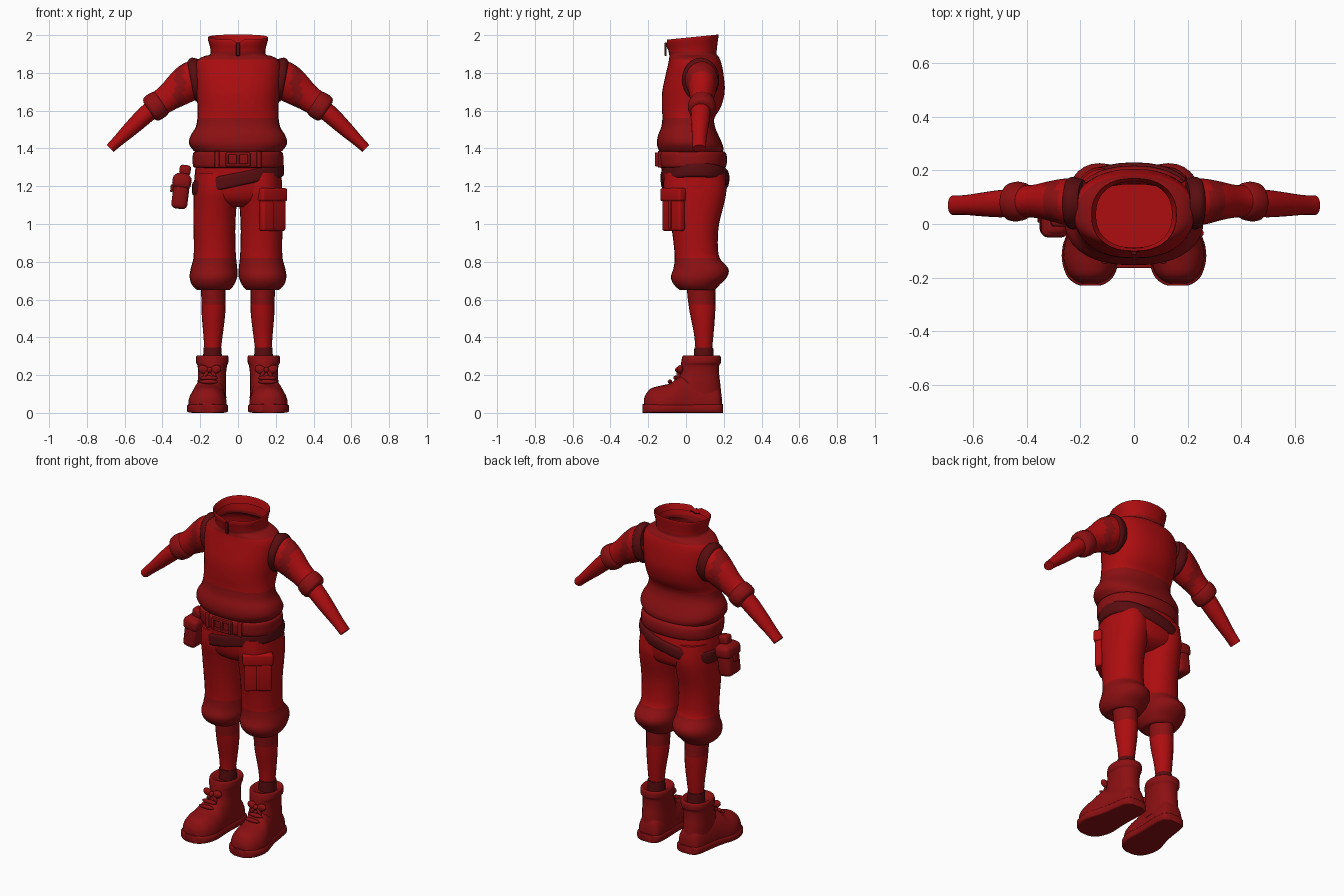
import bpy, bmesh, math
from mathutils import Vector, Matrix

# ---- colours
def material(name, rgb):
    m = bpy.data.materials.new(name)
    m.diffuse_color = (*rgb, 1)
    return m

MATS = [material("red", (0.42, 0.004, 0.005)),
        material("deep red", (0.26, 0.005, 0.006)),
        material("dark maroon", (0.10, 0.004, 0.005))]
RED, DEEP, DARK = 0, 1, 2

def finish(name, bm, color, angle=50):
    bmesh.ops.recalc_face_normals(bm, faces=bm.faces)
    for f in bm.faces:
        f.smooth = True
        f.material_index = color(f.calc_center_median()) if callable(color) else color
    me = bpy.data.meshes.new(name)
    bm.to_mesh(me)
    bm.free()
    for m in MATS:
        me.materials.append(m)
    ob = bpy.data.objects.new(name, me)
    bpy.context.collection.objects.link(ob)
    bpy.context.view_layer.objects.active = ob
    ob.select_set(True)
    bpy.ops.object.shade_smooth_by_angle(angle=math.radians(angle))
    ob.select_set(False)
    return ob

def spline(rows, steps):
    """Catmull-Rom resampling of equal-length rows."""
    out = []
    for i in range(len(rows) - 1):
        a, b = rows[max(i - 1, 0)], rows[i]
        c, d = rows[i + 1], rows[min(i + 2, len(rows) - 1)]
        for k in range(steps):
            t = k / steps
            out.append([0.5 * (2*q + (r-p)*t + (2*p-5*q+4*r-s)*t*t + (3*q-p-3*r+s)*t**3)
                        for p, q, r, s in zip(a, b, c, d)])
    return out + [list(rows[-1])]

def loft(name, rings, color=RED, u=(1, 0, 0), v=(0, 1, 0), n=2.0, seg=28,
         steps=3, caps=(True, True), tweak=None, angle=50):
    """rings: (cx, cy, cz, radius_u, radius_v)"""
    bm = bmesh.new()
    u, v = Vector(u), Vector(v)
    loops = []
    for cx, cy, cz, ru, rv in spline(rings, steps):
        loop = []
        for k in range(seg):
            a = math.tau * k / seg
            c, s = math.cos(a), math.sin(a)
            p = Vector((cx, cy, cz)) + u * ru * math.copysign(abs(c)**(2/n), c) \
                + v * rv * math.copysign(abs(s)**(2/n), s)
            loop.append(bm.verts.new(tweak(p) if tweak else p))
        loops.append(loop)
    for a, b in zip(loops, loops[1:]):
        for k in range(seg):
            bm.faces.new((a[k], a[(k+1) % seg], b[(k+1) % seg], b[k]))
    for loop, on in ((loops[0], caps[0]), (loops[-1], caps[1])):
        if on:
            bm.faces.new(loop)
    return finish(name, bm, color, angle)

def upright(rows, s=1):
    """(z, x0, x1, y0, y1) extents to rings, mirrored by s"""
    return [(s*(a+b)/2, (c+d)/2, z, (b-a)/2, (d-c)/2) for z, a, b, c, d in rows]

def sym(rows):
    return upright([(z, -x, x, a, b) for z, x, a, b in rows])

def block(name, loc, size, color=RED, rot=0, lean=0, bevel=0.012):
    bm = bmesh.new()
    bmesh.ops.create_cube(bm, size=1)
    bmesh.ops.scale(bm, vec=size, verts=bm.verts)
    bmesh.ops.bevel(bm, geom=bm.edges[:], offset=bevel, segments=3, affect='EDGES', profile=0.5)
    m = Matrix.Translation(loc) @ Matrix.Rotation(rot, 4, 'Z') @ Matrix.Rotation(lean, 4, 'Y')
    bmesh.ops.transform(bm, matrix=m, verts=bm.verts)
    return finish(name, bm, color)

def ball(name, loc, size, color, tilt=0):
    bm = bmesh.new()
    bmesh.ops.create_uvsphere(bm, u_segments=16, v_segments=10, radius=1)
    m = Matrix.Translation(loc) @ Matrix.Rotation(tilt, 4, 'Y') @ Matrix.Diagonal((*size, 1))
    bmesh.ops.transform(bm, matrix=m, verts=bm.verts)
    return finish(name, bm, color)

# ---- sweater: puffed hem, sloping shoulders, open standing collar
def collar_cut(p):
    if p.z > 1.92:
        k = min((p.z - 1.92) / 0.06, 1)
        p.z += k * (p.y - 0.17) * 0.1
        if p.y < -0.09 and abs(p.x) < 0.02:
            p.z -= 0.02 * k
    return p

loft("sweater", sym([
    (1.385, .17, -.10, .16), (1.375, .215, -.13, .19), (1.40, .245, -.148, .198),
    (1.43, .26, -.154, .19), (1.47, .25, -.148, .172), (1.51, .225, -.132, .155),
    (1.56, .215, -.125, .15), (1.62, .214, -.128, .185), (1.70, .222, -.126, .205),
    (1.78, .228, -.11, .20), (1.84, .226, -.096, .19), (1.872, .21, -.09, .18),
    (1.89, .175, -.088, .17), (1.90, .146, -.09, .162), (1.95, .15, -.097, .166),
    (1.995, .16, -.103, .172), (2.0, .155, -.098, .168), (1.96, .142, -.088, .158)]),
    color=lambda p: DEEP if p.z < 1.56 or 1.87 < p.z < 1.91 else RED,
    n=2.3, seg=36, caps=(True, False), tweak=collar_cut)
block("zip_tab", (0, -.108, 1.925), (.02, .012, .07), DARK, bevel=.004)

# ---- hips, belt, buckle and slanted sash
loft("hips", sym([(1.39, .20, -.11, .17), (1.33, .22, -.132, .20), (1.25, .23, -.126, .216),
                  (1.17, .232, -.115, .212), (1.12, .20, -.09, .19), (1.09, .10, -.04, .13)]),
     n=2.3, seg=32)
loft("belt", sym([(1.298, .21, -.13, .19), (1.302, .236, -.146, .21), (1.34, .24, -.152, .218),
                  (1.378, .236, -.15, .21), (1.384, .21, -.13, .19)]), DEEP, n=2.3, seg=36)
for z in (1.312, 1.372):
    block("buckle_bar", (0, -.154, z), (.13, .02, .015), DEEP, bevel=.004)
for x in (-.058, .058, 0):
    block("buckle_post", (x, -.155, 1.342), (.015, .02, .07), DEEP, bevel=.004)
for s in (-1, 1):
    block("belt_loop", (s*.11, -.138, 1.342), (.025, .02, .088), DEEP, rot=s*.25, bevel=.005)

def slant(p):
    p.z += 0.21 * p.x
    return p
loft("sash", sym([(1.20, .22, -.11, .20), (1.205, .24, -.13, .222), (1.235, .243, -.134, .23),
                  (1.27, .24, -.132, .225), (1.275, .22, -.11, .20)]),
     DARK, n=2.3, seg=36, tweak=slant)

# ---- hip pouch
block("pouch_body", (-.302, .02, 1.175), (.085, .125, .19), DEEP, lean=.12, bevel=.025)
block("pouch_flap", (-.297, .02, 1.225), (.10, .14, .075), DEEP, lean=.12, bevel=.025)
block("pouch_loop", (-.28, .02, 1.285), (.06, .06, .055), DEEP, lean=.12, bevel=.015)
block("pouch_clasp", (-.35, .02, 1.19), (.015, .03, .04), DEEP, lean=.12, bevel=.004)

# ---- cargo pocket
turn = math.radians(38)
block("pocket", (.182, -.066, 1.065), (.155, .045, .205), RED, rot=turn, bevel=.014)
block("pocket_flap", (.183, -.069, 1.155), (.17, .05, .07), RED, rot=turn, bevel=.012)
block("pocket_pleat", (.196, -.084, 1.05), (.02, .012, .15), RED, rot=turn, bevel=.004)

for s, side in ((1, "left"), (-1, "right")):
    # ---- breeches leg with gathered cuff, shin, sock
    loft(side + "_breeches", upright([
        (1.27, .01, .225, -.115, .205), (1.18, .004, .234, -.118, .214),
        (1.10, .008, .236, -.10, .20), (1.0, .014, .236, -.08, .175),
        (.90, .014, .234, -.066, .168), (.82, .01, .236, -.06, .178),
        (.765, .004, .25, -.066, .224), (.72, .004, .256, -.08, .218),
        (.68, .02, .245, -.065, .18), (.65, .045, .215, -.03, .15),
        (.66, .07, .195, 0, .13)], s),
        color=lambda p: DEEP if p.z < .815 else RED, n=2.15)
    loft(side + "_shin", upright([
        (.70, .068, .198, 0, .155), (.60, .066, .194, .01, .156), (.52, .068, .192, .022, .154),
        (.42, .08, .184, .042, .146), (.34, .09, .178, .05, .138)], s),
        color=lambda p: DEEP if p.z > .58 else RED, seg=20)
    loft(side + "_sock", upright([(.345, .088, .182, .044, .144), (.31, .086, .184, .042, .146),
                                  (.26, .086, .184, .042, .146)], s), DARK, seg=20, steps=1)

    # ---- boot: shaft, foot and flat sole
    loft(side + "_boot_shaft", upright([
        (.08, .062, .212, -.07, .188), (.15, .064, .214, -.06, .182), (.20, .064, .212, -.036, .176),
        (.25, .058, .214, -.028, .176), (.265, .052, .222, -.026, .184), (.295, .05, .222, -.02, .184),
        (.304, .06, .212, -.01, .174), (.285, .085, .187, .03, .15)], s), DEEP, n=2.2, seg=24)
    foot = [(-.222, .163, .03, .075), (-.212, .163, .055, .10), (-.185, .163, .083, .13),
            (-.13, .162, .101, .145), (-.08, .16, .10, .158), (-.04, .155, .092, .19),
            (.02, .147, .083, .20), (.10, .139, .078, .17), (.16, .136, .07, .15),
            (.182, .135, .055, .12), (.19, .135, .03, .08)]
    def ground(p):
        p.z = max(p.z, .025)
        return p
    loft(side + "_boot_foot", [(s*x, y, .04, w, h - .04) for y, x, w, h in foot], DEEP,
         v=(0, 0, 1), n=2.2, seg=24, tweak=ground)
    loft(side + "_boot_sole", [(s*x, y * 1.035, .023, w + .006, .023) for y, x, w, h in foot], DEEP,
         v=(0, 0, 1), n=7, seg=24)

    # ---- laced bow on the boot
    for t in (-1, 1):
        ball(side + "_bow_loop", (s*.15 + t*.032, -.032, .23), (.03, .016, .022), DEEP, t*-.3)
        ball(side + "_bow_tail", (s*.15 + t*.02, -.04, .205), (.01, .01, .025), DEEP, t*-.6)
    ball(side + "_bow_knot", (s*.15, -.042, .228), (.014, .016, .015), DEEP)
    for y, z in ((-.055, .185), (-.085, .165)):
        ball(side + "_lace", (s*.155, y, z), (.05, .012, .012), DEEP)

    # ---- arm: sleeve, rolled cuff, bare forearm (d runs shoulder to wrist)
    d = Vector((s*.255, 0, -.165)).normalized()
    across = (d.z * -s, 0, abs(d.x))
    def arm(rows):
        return [(s*x, y, z, ry, rp) for x, z, y, ry, rp in rows]
    loft(side + "_armhole", arm([(.19, 1.775, .08, .085, .10), (.222, 1.765, .078, .098, .118),
                                 (.245, 1.755, .078, .092, .108), (.25, 1.75, .078, .07, .08)]),
         DARK, u=(0, 1, 0), v=(s*.2, 0, .98), seg=24)
    loft(side + "_sleeve", arm([(.20, 1.79, .082, .08, .09), (.25, 1.757, .083, .087, .10),
                                (.31, 1.715, .086, .075, .09), (.37, 1.67, .085, .062, .073),
                                (.43, 1.628, .085, .058, .066)]),
         color=lambda p: DEEP if .285 < abs(p.x) < .335 else RED, u=(0, 1, 0), v=across, seg=24)
    loft(side + "_cuff", arm([(.40, 1.648, .085, .05, .055), (.408, 1.642, .085, .067, .07),
                              (.435, 1.624, .084, .074, .075), (.462, 1.606, .082, .069, .07),
                              (.472, 1.60, .08, .05, .052)]), DEEP, u=(0, 1, 0), v=across, seg=24)
    loft(side + "_forearm", arm([(.43, 1.628, .08, .052, .05), (.50, 1.568, .076, .051, .047),
                                 (.57, 1.502, .073, .044, .04), (.63, 1.445, .071, .037, .031),
                                 (.677, 1.40, .070, .036, .026)]),
         u=(0, 1, 0), v=(s*.69, 0, .72), seg=20)
